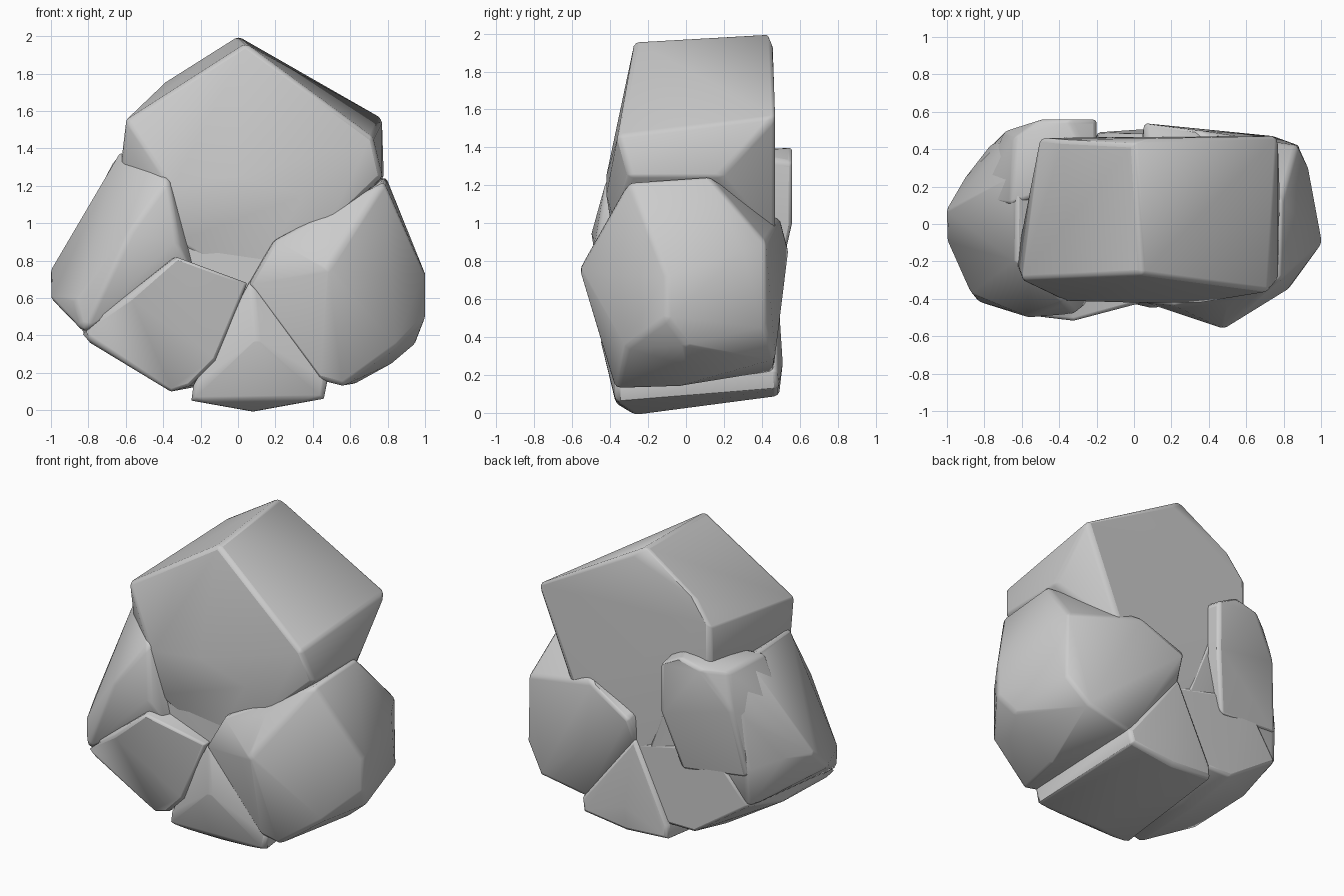
import bpy, bmesh
from math import radians


def chunk(name, front, back, mid=()):
    """One broken stone lump: convex shell around a few corner points, with worn edges."""
    bm = bmesh.new()
    for p in list(front) + list(mid) + list(back):
        bm.verts.new(p)
    bmesh.ops.convex_hull(bm, input=bm.verts[:])
    loose = [v for v in bm.verts if not v.link_faces]
    bmesh.ops.delete(bm, geom=loose, context='VERTS')
    bmesh.ops.recalc_face_normals(bm, faces=bm.faces[:])
    me = bpy.data.meshes.new(name)
    bm.to_mesh(me)
    bm.free()
    ob = bpy.data.objects.new(name, me)
    bpy.context.collection.objects.link(ob)
    bev = ob.modifiers.new("worn_edges", 'BEVEL')
    bev.width = 0.022
    bev.segments = 2
    bev.limit_method = 'ANGLE'
    bev.angle_limit = radians(28)
    bpy.ops.object.select_all(action='DESELECT')
    ob.select_set(True)
    bpy.context.view_layer.objects.active = ob
    bpy.ops.object.shade_smooth_by_angle(angle=radians(60))
    return ob


# tall upper block with the peak
chunk("upper_rock",
      front=[(0.04, -0.27, 1.96), (-0.6, -0.3, 1.55), (-0.37, -0.41, 1.2),
             (-0.33, -0.38, 0.9), (0.05, -0.34, 0.66), (0.0, -0.42, 1.25),
             (0.35, -0.42, 1.15), (0.5, -0.38, 1.0), (0.72, -0.36, 1.46),
             (0.77, -0.3, 1.25)],
      mid=[(-0.63, -0.22, 1.3), (-0.52, 0.1, 1.2), (0.78, 0.18, 1.25)],
      back=[(0.0, 0.43, 2.0), (0.1, 0.46, 1.93), (-0.38, 0.45, 1.76),
            (-0.5, 0.46, 1.6), (-0.5, 0.46, 1.2), (-0.3, 0.44, 0.8),
            (0.05, 0.46, 0.64), (0.77, 0.47, 1.56), (0.5, 0.47, 0.9)])

# large lobe on the right
chunk("right_rock",
      front=[(0.48, -0.56, 0.76), (0.2, -0.43, 0.91), (0.5, -0.42, 1.0),
             (0.78, -0.3, 1.22), (0.06, -0.42, 0.67), (0.44, -0.38, 0.16),
             (0.56, -0.37, 0.13), (0.85, -0.32, 0.34), (0.82, -0.35, 0.72)],
      mid=[(1.005, -0.1, 0.72), (1.005, -0.1, 0.5), (0.95, 0.0, 0.36),
           (0.82, 0.0, 0.25), (0.62, -0.05, 0.14), (0.93, 0.3, 0.85),
           (0.79, 0.12, 1.25)],
      back=[(0.87, 0.42, 0.9), (0.88, 0.42, 0.45), (0.75, 0.47, 0.28),
            (0.42, 0.46, 0.22), (0.04, 0.46, 0.68), (0.05, 0.54, 0.87),
            (0.35, 0.5, 1.02)])

# sloping lobe on the left
chunk("left_rock",
      front=[(-0.63, -0.2, 1.38), (-0.37, -0.42, 1.24), (-0.32, -0.48, 0.9),
             (-0.58, -0.5, 0.95), (-0.87, -0.37, 0.58), (-0.83, -0.42, 0.42),
             (-0.25, -0.42, 0.75)],
      mid=[(-1.005, 0.07, 0.74), (-1.005, -0.08, 0.6), (-0.84, 0.1, 1.0),
           (-0.66, 0.25, 1.32), (-0.9, 0.25, 0.75)],
      back=[(-0.76, 0.43, 0.7), (-0.72, 0.44, 1.05), (-0.62, 0.46, 1.33),
            (-0.76, 0.42, 0.45), (-0.03, 0.46, 0.66), (-0.2, 0.47, 1.1)])

# lower lobe on the left
chunk("lower_left_rock",
      front=[(-0.33, -0.52, 0.82), (-0.58, -0.49, 0.6), (-0.84, -0.41, 0.42),
             (-0.79, -0.38, 0.36), (-0.36, -0.37, 0.1), (-0.26, -0.38, 0.13),
             (-0.12, -0.42, 0.27), (0.05, -0.42, 0.68)],
      mid=[(-0.8, 0.1, 0.38), (-0.36, 0.1, 0.11), (-0.2, 0.15, 0.13)],
      back=[(-0.76, 0.43, 0.46), (-0.38, 0.46, 0.2), (-0.15, 0.46, 0.2),
            (0.04, 0.46, 0.68), (-0.5, 0.46, 0.8)])

# wedge at the foot
chunk("bottom_rock",
      front=[(0.07, -0.42, 0.7), (-0.25, -0.37, 0.05), (-0.24, -0.37, 0.13),
             (0.08, -0.27, -0.01), (0.46, -0.37, 0.06), (0.48, -0.37, 0.16),
             (0.1, -0.45, 0.38)],
      back=[(-0.2, 0.49, 0.11), (0.1, 0.49, 0.09), (0.42, 0.49, 0.13),
            (0.44, 0.48, 0.22), (-0.2, 0.48, 0.2), (0.1, 0.51, 0.26),
            (0.05, 0.48, 0.72)])

# lump standing proud of the back, running into the left lobe
chunk("back_rock",
      front=[(-0.2, 0.25, 1.38), (-0.2, 0.25, 0.9), (-0.84, 0.12, 1.0),
             (-0.66, 0.1, 1.34)],
      back=[(-0.2, 0.56, 1.32), (-0.2, 0.56, 1.0), (-0.35, 0.56, 1.4),
            (-0.5, 0.56, 1.36), (-0.69, 0.5, 1.1), (-0.64, 0.46, 1.34),
            (-0.32, 0.5, 0.82), (-0.76, 0.43, 0.65), (-0.3, 0.47, 0.6)])

# solid heart behind the cracks
chunk("inner_rock",
      front=[(-0.6, -0.36, 0.5), (-0.45, -0.37, 1.15), (0.05, -0.37, 0.7),
             (0.6, -0.34, 1.1), (0.6, -0.34, 0.4), (0.1, -0.36, 0.25)],
      back=[(-0.55, 0.43, 0.5), (-0.45, 0.43, 1.2), (0.6, 0.43, 1.0),
            (0.65, 0.43, 0.4), (0.1, 0.45, 0.3)])
